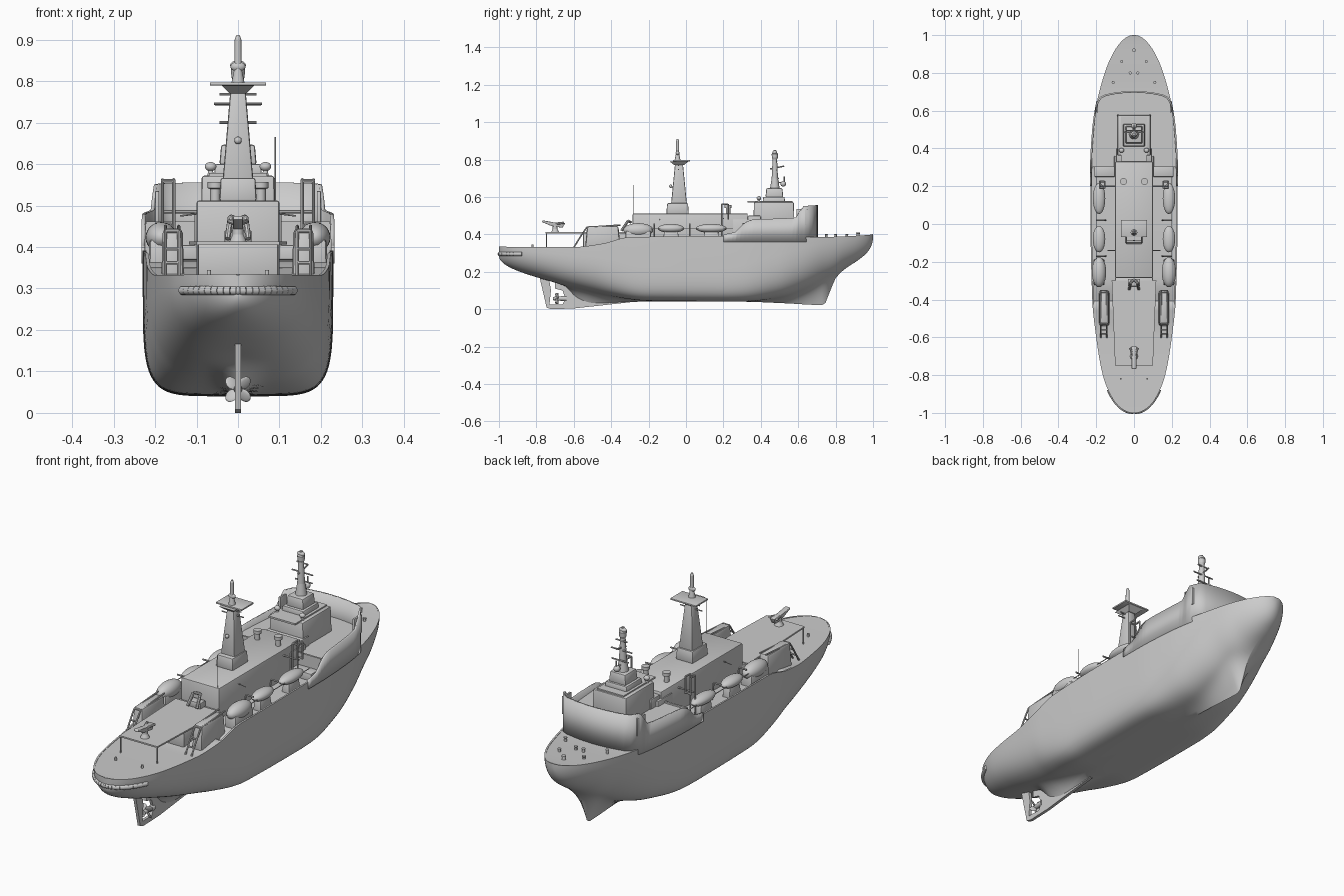
import bpy, bmesh, math
from mathutils import Vector, Matrix

if "Cube" in bpy.data.objects:
    bpy.data.objects.remove(bpy.data.objects["Cube"])


def finish(name, bm):
    bmesh.ops.recalc_face_normals(bm, faces=bm.faces)
    me = bpy.data.meshes.new(name)
    bm.to_mesh(me)
    bm.free()
    ob = bpy.data.objects.new(name, me)
    bpy.context.collection.objects.link(ob)
    return ob


def prism(name, pts, lo, hi, axis='z', top=1.0, bevel=0.0):
    """Extrude a flat outline along z (or along x); top scales the far end."""
    bm = bmesh.new()
    c = sum((Vector(p) for p in pts), Vector((0, 0))) / len(pts)
    rings = []
    for h, k in ((lo, 1), (hi, top)):
        q = [c + (Vector(p) - c) * k for p in pts]
        rings.append([bm.verts.new((a, b, h) if axis == 'z' else (h, a, b)) for a, b in q])
    n = len(pts)
    for i in range(n):
        j = (i + 1) % n
        bm.faces.new((rings[0][i], rings[0][j], rings[1][j], rings[1][i]))
    bm.faces.new(rings[0])
    bm.faces.new(rings[1])
    if bevel:
        bmesh.ops.bevel(bm, geom=bm.edges[:], offset=bevel, segments=2, affect='EDGES', profile=0.5)
    return finish(name, bm)


def box(name, x, y, z, top=1.0, bevel=0.004):
    return prism(name, [(x[0], y[0]), (x[1], y[0]), (x[1], y[1]), (x[0], y[1])], z[0], z[1], 'z', top, bevel)


def rod(bm, p, q, r1, r2=None, seg=12):
    p, q = Vector(p), Vector(q)
    d = q - p
    m = Matrix.Translation((p + q) / 2) @ d.to_track_quat('Z', 'Y').to_matrix().to_4x4()
    bmesh.ops.create_cone(bm, cap_ends=True, segments=seg, radius1=r1,
                          radius2=r1 if r2 is None else r2, depth=d.length, matrix=m)


def rods(name, *paths, r=0.003, seg=8):
    bm = bmesh.new()
    for path in paths:
        for p, q in zip(path, path[1:]):
            rod(bm, p, q, r, seg=seg)
    return finish(name, bm)


def turned(name, x, y, prof):
    """Vertical stack of cone sections from (radius, z) pairs."""
    bm = bmesh.new()
    for (r1, z1), (r2, z2) in zip(prof, prof[1:]):
        rod(bm, (x, y, z1), (x, y, z2), r1, r2, 20)
    return finish(name, bm)


def ball(name, c, s):
    bm = bmesh.new()
    bmesh.ops.create_uvsphere(bm, u_segments=24, v_segments=14, radius=1,
                              matrix=Matrix.Translation(c) @ Matrix.Diagonal((*s, 1)))
    return finish(name, bm)


def curve(tab, y):
    """Monotone cubic through (y, value) pairs, measured in asin(y)."""
    X = [math.asin(p[0]) for p in tab]
    V = [p[1] for p in tab]
    u = math.asin(max(-1, min(1, y)))
    d = [(V[i + 1] - V[i]) / (X[i + 1] - X[i]) for i in range(len(X) - 1)]
    m = [d[0]] + [0 if a * b <= 0 else 2 * a * b / (a + b) for a, b in zip(d, d[1:])] + [d[-1]]
    i = max(0, min(len(d) - 1, sum(u >= v for v in X) - 1))
    h = X[i + 1] - X[i]
    t = (u - X[i]) / h
    return ((2*t**3 - 3*t*t + 1) * V[i] + (t**3 - 2*t*t + t) * h * m[i]
            + (3*t*t - 2*t**3) * V[i + 1] + (t**3 - t*t) * h * m[i + 1])


# Hull lines: half width, sheer, canoe bottom, keel, section fullness
WIDTH = [(-1, .004), (-.95, .095), (-.9, .127), (-.8, .165), (-.6, .2), (-.4, .221), (0, .23), (.3, .229),
         (.5, .218), (.6, .205), (.8, .155), (.9, .113), (.97, .063), (1, .003)]
SHEER = [(-1, .335), (-.6, .332), (-.45, .35), (-.3, .385), (.25, .392), (.7, .385), (.85, .39), (1, .402)]
BOTTOM = [(-1, .285), (-.95, .228), (-.85, .187), (-.77, .162), (-.6, .112), (-.4, .068), (-.2, .044), (.3, .04),
          (.5, .06), (.65, .105), (.75, .153), (.8, .18), (.85, .217), (.92, .262), (.97, .305), (1, .385)]
KEEL = [(-1, .285), (-.95, .228), (-.85, .187), (-.77, .162), (-.65, .125), (-.58, .05), (-.5, .022), (-.25, .04),
        (.3, .04), (.5, .033), (.735, .022), (.77, .095), (.8, .165), (.85, .215), (.92, .262), (.97, .305), (1, .385)]
FULL = [(-1, 2), (-.9, 2.3), (-.75, 2.6), (-.5, 3.2), (-.2, 6), (.2, 6), (.45, 4), (.6, 2.9), (.75, 2.2), (1, 2)]


def section(y):
    b, zs, zc, zk, n = (curve(t, y) for t in (WIDTH, SHEER, BOTTOM, KEEL, FULL))
    pts = []
    for i in range(25):
        a = math.pi / 2 * (i / 24) ** 1.7
        x = b * math.sin(a) ** (2 / n)
        z = zc + (zs - zc) * (1 - max(0, math.cos(a)) ** (2 / n))
        pts.append((x, z + (zk - zc) * max(0, 1 - x / .09) ** 2.5))
    drop = .02 if -.42 < y < .33 else .002
    inset = b - min(.008, b * .1)
    return pts + [(inset, zs), (inset, zs - drop), (0, zs - drop)]


bm = bmesh.new()
prev = None
for k in range(113):
    y = math.sin(-math.pi / 2 + math.pi * k / 112)
    s = section(y)
    ring = [bm.verts.new((x, y, z)) for x, z in s] + [bm.verts.new((-x, y, z)) for x, z in s[-2:0:-1]]
    if prev:
        for i in range(len(ring)):
            j = (i + 1) % len(ring)
            bm.faces.new((prev[i], prev[j], ring[j], ring[i]))
    else:
        bm.faces.new(ring)
    prev = ring
bm.faces.new(prev)
finish("hull", bm)

# Stern fender belt following the counter
ys = [-1 + .12 * (i / 10) ** 2 for i in range(11)]
half = [(curve(WIDTH, y) * .98, y + .004, .295) for y in ys]
rods("stern_fender", [(-x, y, z) for x, y, z in half[::-1]] + half, r=.011, seg=12)

# Skeg, rudder and propeller
prism("skeg_and_rudder", [(-.3, .06), (-.3, .037), (-.6, .004), (-.72, 0), (-.745, .008), (-.785, .18), (-.735, .18),
                          (-.722, .1), (-.73, .025), (-.66, .025), (-.645, .055), (-.66, .1), (-.7, .11),
                          (-.7, .17), (-.55, .14)], -.007, .007, 'x')
bm = bmesh.new()
rod(bm, (0, -.71, .057), (0, -.64, .057), .009, .014, 16)
for i in range(4):
    a = math.pi / 4 + i * math.pi / 2
    m = (Matrix.Translation((0, -.69, .057)) @ Matrix.Rotation(a, 4, 'Y') @ Matrix.Translation((0, 0, .021))
         @ Matrix.Rotation(.6, 4, 'Z') @ Matrix.Diagonal((.016, .004, .018, 1)))
    bmesh.ops.create_uvsphere(bm, u_segments=12, v_segments=8, radius=1, matrix=m)
finish("propeller", bm)

# Forward superstructure flush with the hull: solid body and raised bulwark
TOP = [(.2, .4), (.26, .412), (.31, .458), (.35, .478), (.59, .49), (.625, .55), (.7, .556)]
side = [(curve(WIDTH, y) - .001, y) for y in [.2 + .0215 * i for i in range(21)]]
side += [(.187, .652), (.175, .67), (.15, .682), (.1, .692), (.05, .698), (0, .7)]
path = side + [(-x, y) for x, y in side[-2::-1]]
bm = bmesh.new()
low = [bm.verts.new((x, y, .36)) for x, y in path]
high = [bm.verts.new((x, y, curve(TOP, y))) for x, y in path]
for i in range(len(path) - 1):
    bm.faces.new((low[i], low[i + 1], high[i + 1], high[i]))
wall = finish("bridge_bulwark", bm)
sol = wall.modifiers.new("thickness", 'SOLIDIFY')
sol.thickness, sol.offset = .009, 0
prism("forward_superstructure", [(x * .99, y - .002) for x, y in path if y > .3], .36, .455)

# Deckhouses
box("main_deckhouse", (-.1, .1), (-.285, .33), (.33, .512), bevel=.006)
box("deckhouse_step", (-.105, .105), (.25, .36), (.36, .48))
box("wheelhouse", (-.09, .09), (.36, .58), (.44, .572), .97, .006)
box("wheelhouse_step", (-.095, .095), (.33, .4), (.44, .5))
box("wheelhouse_upper", (-.058, .058), (.41, .53), (.57, .6), .95)
box("mast_house", (-.045, .045), (.425, .52), (.598, .647), .9, .006)
box("wheelhouse_roof_rim", (-.07, .07), (.33, .57), (.57, .578), bevel=0)

# Fore mast
turned("fore_mast", 0, .475, [(.026, .645), (.017, .7), (.012, .8), (.016, .81), (.017, .83), (.009, .84), (.007, .852)])
rods("fore_mast_yards", *[[(-w, .475 + d, z), (w, .475 + d, z)] for w, d, z in
                          ((.045, .02, .7), (.055, .01, .745), (.03, .01, .79))],
     [(0, .45, .75), (0, .525, .765)], [(0, .475, .68), (0, .525, .675), (0, .525, .71)], r=.0035)
ball("fore_mast_radome", (0, .52, .67), (.015, .015, .015))
ball("fore_mast_lamp", (0, .475, .838), (.019, .012, .012))

# Main mast tower
box("main_mast_base", (-.045, .045), (-.105, .015), (.51, .567), .93, .006)
box("main_mast_tower", (-.037, .037), (-.08, .005), (.56, .79), .47, .006)
box("main_mast_flare", (-.02, .02), (-.062, -.012), (.77, .79), 2.0, 0)
box("main_mast_platform", (-.068, .068), (-.07, .022), (.79, .797), bevel=.001)
turned("main_mast_pole", 0, -.045, [(.016, .795), (.011, .82), (.009, .83), (.008, .9), (.004, .911)])
ball("main_mast_light", (0, -.045, .835), (.018, .01, .012))
rods("main_mast_yards", [(-.058, -.04, .746), (.058, -.04, .746)], [(-.045, -.04, .768), (.045, -.04, .768)],
     [(0, -.04, .65), (0, -.08, .655)])
ball("main_mast_lamp", (0, -.082, .657), (.009, .009, .009))
rods("whip_antenna", [(.09, -.28, .5), (.09, -.28, .665)], r=.0016)

# Aft platform, its house, supports and the crane on top
prism("aft_platform", [(-.1, -.75), (.1, -.75), (.118, -.3), (-.118, -.3)], .406, .413)
box("aft_house", (-.1, .1), (-.55, -.28), (.32, .408))
rods("platform_posts", *[[(s * .097, -.745, .32), (s * .097, -.745, .41)] for s in (-1, 1)])
turned("aft_crane_pedestal", 0, -.7, [(.022, .41), (.013, .43), (.013, .45)])
prism("aft_crane_head", [(-.66, .435), (-.645, .462), (-.7, .463), (-.765, .475), (-.77, .466), (-.72, .445)],
      -.012, .012, 'x', 1, .003)
rods("aft_crane_arms", *[[(0, -.72, .455), (s * .02, -.655, .462)] for s in (-1, 1)], r=.006)
box("aft_winch", (-.033, .033), (-.33, -.29), (.41, .44))
rods("aft_winch_arms", *[[(s * .025, -.345, .42), (s * .018, -.31, .472), (0, -.295, .465)] for s in (-1, 1)], r=.007)

# Paired deck equipment, both sides
for s, tag in ((-1, "left"), (1, "right")):
    ball("aft_boat_" + tag, (s * .185, -.08, .432), (.033, .07, .024))
    ball("fore_boat_" + tag, (s * .185, .135, .432), (.033, .082, .024))
    for n, y in (("aft", -.08), ("fore", .135)):
        box(n + "_boat_cradle_" + tag, sorted((s * .165, s * .205)), (y - .045, y + .045), (.36, .42), .8)
    box("launch_base_" + tag, sorted((s * .155, s * .215)), (-.325, -.185), (.34, .42), .96, .01)
    ball("launch_" + tag, (s * .185, -.255, .423), (.038, .08, .037))
    box("stern_locker_" + tag, sorted((s * .13, s * .185)), (-.54, -.35), (.32, .445), .88, .012)
    rods("stern_davit_" + tag, *[[(s * x, -.6, .33), (s * x, -.56, .395), (s * x, -.53, .438), (s * x, -.35, .45)]
                                 for x in (.143, .175)],
         *[[(s * .143, y, z), (s * .175, y, z)] for y, z in ((-.58, .362), (-.56, .395), (-.53, .438))], r=.004)
    rods("boat_davit_" + tag, *[[(s * x, .19, .37), (s * x, .19, .56), (s * x, .225, .562), (s * x, .225, .48)]
                                for x in (.155, .182)],
         [(s * .155, .19, .56), (s * .182, .19, .56)], [(s * .155, .225, .485), (s * .182, .225, .485)],
         [(s * .1, .2, .485), (s * .182, .2, .485)], r=.004)
    rods("boat_fall_" + tag, [(s * .15, .02, .37), (s * .16, .02, .455), (s * .2, .02, .455)],
         [(s * .15, -.17, .37), (s * .16, -.17, .455), (s * .2, -.17, .455)], r=.004)
    rods("side_rail_" + tag, [(s * .14, -.14, .475), (s * .1, -.14, .48)], [(s * .2, -.2, .43), (s * .2, .25, .43)], r=.002)
    turned("vent_" + tag, s * .055, .225, [(.012, .51), (.012, .54), (.018, .542), (.018, .557)])
    turned("searchlight_post_" + tag, s * .066, .39, [(.008, .57), (.005, .59)])
    ball("searchlight_" + tag, (s * .066, .39, .594), (.014, .012, .011))
    box("bridge_wing_rib_" + tag, sorted((s * .19, s * .2)), (.59, .65), (.45, .535), bevel=.002)
    box("break_bulkhead_" + tag, sorted((s * .1, s * .222)), (.303, .312), (.37, .462), bevel=0)
    box("deck_step_" + tag, sorted((s * .1, s * .21)), (.25, .31), (.36, .405))
    for i, (x, y) in enumerate(((.065, .86), (.02, .8), (.11, .75))):
        turned(f"bow_bollard_{i}_{tag}", s * x, y, [(.006, .38), (.006, .397), (.008, .399), (.008, .403)])
    turned("stern_bollard_" + tag, s * .07, -.82, [(.005, .325), (.005, .345)])
turned("bow_windlass", 0, .92, [(.01, .385), (.007, .402), (.01, .404), (.01, .41)])

# Smooth shading with sharp edges kept
bpy.ops.object.select_all(action='SELECT')
bpy.context.view_layer.objects.active = bpy.data.objects["hull"]
bpy.ops.object.shade_smooth_by_angle(angle=math.radians(35))
